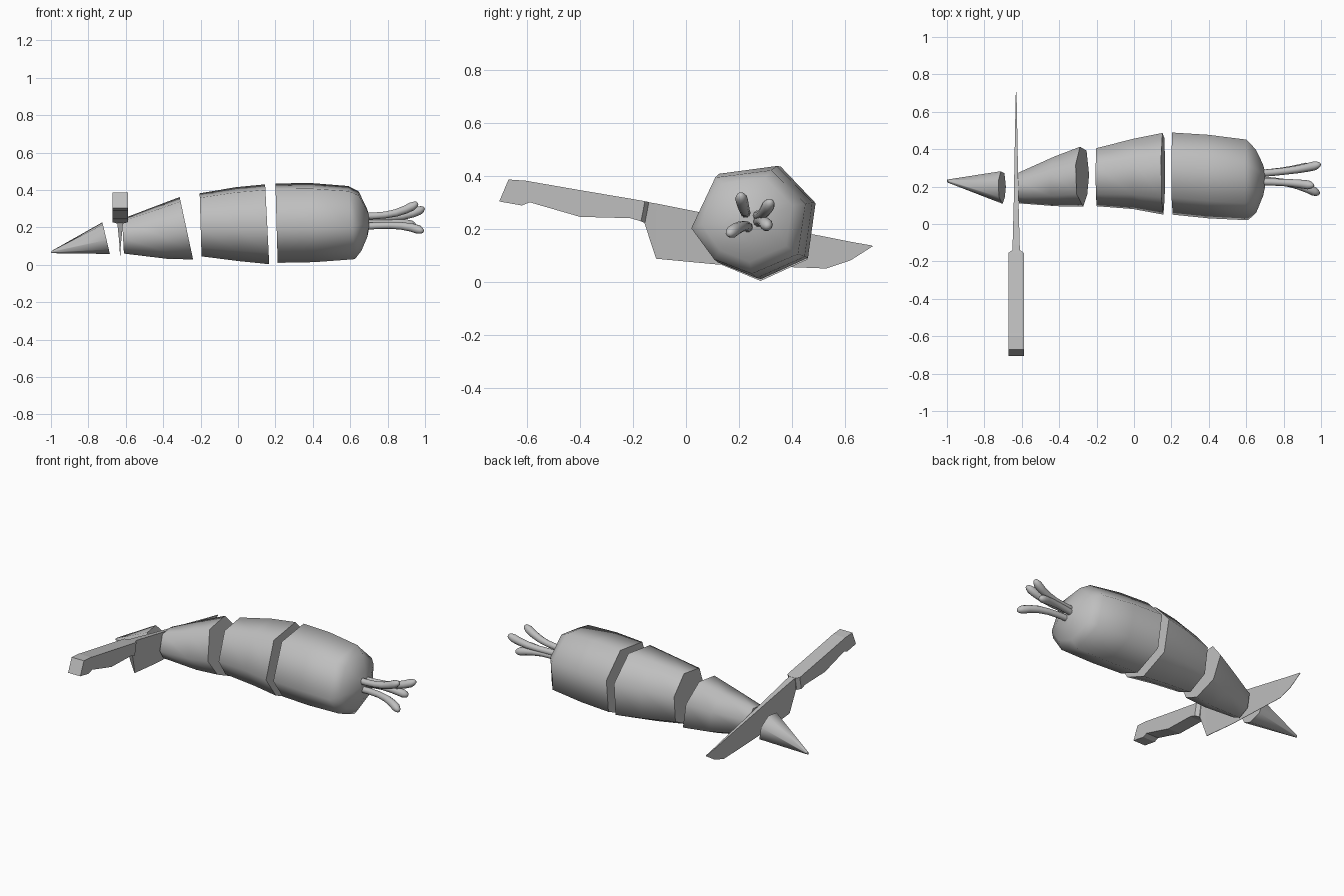
import bpy, bmesh, math
from mathutils import Vector

if "Cube" in bpy.data.objects:
    bpy.data.objects.remove(bpy.data.objects["Cube"])

grey = bpy.data.materials.new("plain grey")
grey.use_nodes = True
grey.diffuse_color = (0.52, 0.52, 0.52, 1)
bsdf = next(n for n in grey.node_tree.nodes if n.type == 'BSDF_PRINCIPLED')
bsdf.inputs["Base Color"].default_value = (0.52, 0.52, 0.52, 1)


def loft(name, rings, smooth=False):
    """Skin a list of point rings and cap both ends; cap borders stay sharp."""
    bm = bmesh.new()
    loops = [[bm.verts.new(p) for p in ring] for ring in rings]
    n = len(loops[0])
    for a, b in zip(loops, loops[1:]):
        for i in range(n):
            j = (i + 1) % n
            bm.faces.new((a[i], a[j], b[j], b[i])).smooth = smooth
    for end in (loops[0], loops[-1]):
        cap = bm.faces.new(end)
        for e in cap.edges:
            e.smooth = False
    bmesh.ops.recalc_face_normals(bm, faces=bm.faces)
    mesh = bpy.data.meshes.new(name)
    bm.to_mesh(mesh)
    bm.free()
    mesh.materials.append(grey)
    obj = bpy.data.objects.new(name, mesh)
    bpy.context.collection.objects.link(obj)
    return obj


# Seven-sided root cross-section, as fractions of its width (y) and height (z)
SECTION = [(0.0, 0.44), (0.2, 0.14), (0.53, 0.0), (0.935, 0.19),
           (1.0, 0.675), (0.70, 1.0), (0.21, 0.93)]


def root_ring(x_bottom, x_top, y0, y1, z0, z1):
    return [(x_bottom + (x_top - x_bottom) * v, y0 + (y1 - y0) * u, z0 + (z1 - z0) * v)
            for u, v in SECTION]


# Root slices, each a list of stations: x at bottom, x at top, y range, z range
slices = {
    "root_tip": [
        (-1.0, -0.995, 0.222, 0.238, 0.062, 0.075),
        (-0.685, -0.725, 0.108, 0.282, 0.058, 0.227)],
    "root_slice_small": [
        (-0.61, -0.62, 0.11, 0.275, 0.06, 0.245),
        (-0.38, -0.45, 0.095, 0.36, 0.032, 0.31),
        (-0.24, -0.312, 0.093, 0.413, 0.028, 0.362)],
    "root_slice_middle": [
        (-0.195, -0.205, 0.095, 0.405, 0.045, 0.382),
        (0.0, -0.01, 0.08, 0.455, 0.02, 0.415),
        (0.167, 0.145, 0.05, 0.487, 0.003, 0.43)],
    "root_crown": [
        (0.212, 0.2, 0.05, 0.489, 0.01, 0.435),
        (0.41, 0.39, 0.03, 0.477, 0.014, 0.437),
        (0.625, 0.59, 0.02, 0.451, 0.03, 0.421),
        (0.66, 0.645, 0.06, 0.40, 0.075, 0.392),
        (0.692, 0.688, 0.15, 0.32, 0.15, 0.305),
        (0.702, 0.70, 0.20, 0.28, 0.20, 0.27)],
}
for name, stations in slices.items():
    loft(name, [root_ring(*s) for s in stations], smooth=True)


# Leaf stems: round tubes swelling towards a rounded tip
def stem(name, pts, sides=10):
    p0, p1, p2, p3 = map(Vector, pts)
    profile = [(0.0, 0.019), (0.2, 0.019), (0.4, 0.019), (0.6, 0.021), (0.78, 0.023),
               (0.9, 0.024), (0.96, 0.018), (0.995, 0.010), (1.0, 0.003)]
    rings = []
    for t, r in profile:
        s = 1 - t
        c = s**3 * p0 + 3 * s * s * t * p1 + 3 * s * t * t * p2 + t**3 * p3
        d = (s * s * (p1 - p0) + 2 * s * t * (p2 - p1) + t * t * (p3 - p2)).normalized()
        u = d.cross(Vector((0, 0, 1))).normalized()
        w = u.cross(d)
        rings.append([c + r * (math.cos(a) * u + math.sin(a) * w)
                      for a in (2 * math.pi * k / sides for k in range(sides))])
    loft(name, rings, smooth=True)


stem("stem_upper_front", [(0.67, 0.225, 0.26), (0.78, 0.225, 0.262), (0.86, 0.22, 0.265), (0.96, 0.205, 0.33)])
stem("stem_upper_back", [(0.67, 0.27, 0.25), (0.80, 0.28, 0.25), (0.90, 0.29, 0.245), (0.995, 0.32, 0.305)])
stem("stem_lower_back", [(0.67, 0.27, 0.225), (0.78, 0.28, 0.235), (0.86, 0.29, 0.235), (0.95, 0.31, 0.207)])
stem("stem_lower_front", [(0.67, 0.235, 0.205), (0.80, 0.23, 0.212), (0.90, 0.21, 0.22), (0.99, 0.16, 0.178)])

# Knife stations: lower y, z; upper y, z; lower half width, upper half width
KNIFE_X = -0.63


def knife_ring(yb, zb, yt, zt, wb, wt):
    return [(KNIFE_X - wb, yb, zb), (KNIFE_X + wb, yb, zb),
            (KNIFE_X + wt, yt, zt), (KNIFE_X - wt, yt, zt)]


W = 0.042
handle = [(-0.705, 0.303, -0.67, 0.386, W, W),
          (-0.62, 0.288, -0.60, 0.381, W, W),
          (-0.59, 0.30, -0.58, 0.377, W, W),
          (-0.40, 0.245, -0.39, 0.344, W, W),
          (-0.21, 0.24, -0.20, 0.312, W, W),
          (-0.17, 0.228, -0.155, 0.304, W, W),
          (-0.155, 0.222, -0.14, 0.301, 0.021, 0.021)]
blade = [(-0.157, 0.222, -0.142, 0.30, 0.015, 0.02),
         (-0.113, 0.087, -0.11, 0.295, 0.002, 0.019),
         (0.11, 0.066, 0.11, 0.251, 0.001, 0.013),
         (0.53, 0.05, 0.50, 0.175, 0.001, 0.006),
         (0.62, 0.08, 0.61, 0.153, 0.001, 0.004),
         (0.705, 0.134, 0.70, 0.137, 0.001, 0.002)]
loft("knife_handle", [knife_ring(*s) for s in handle])
loft("knife_blade", [knife_ring(*s) for s in blade])
